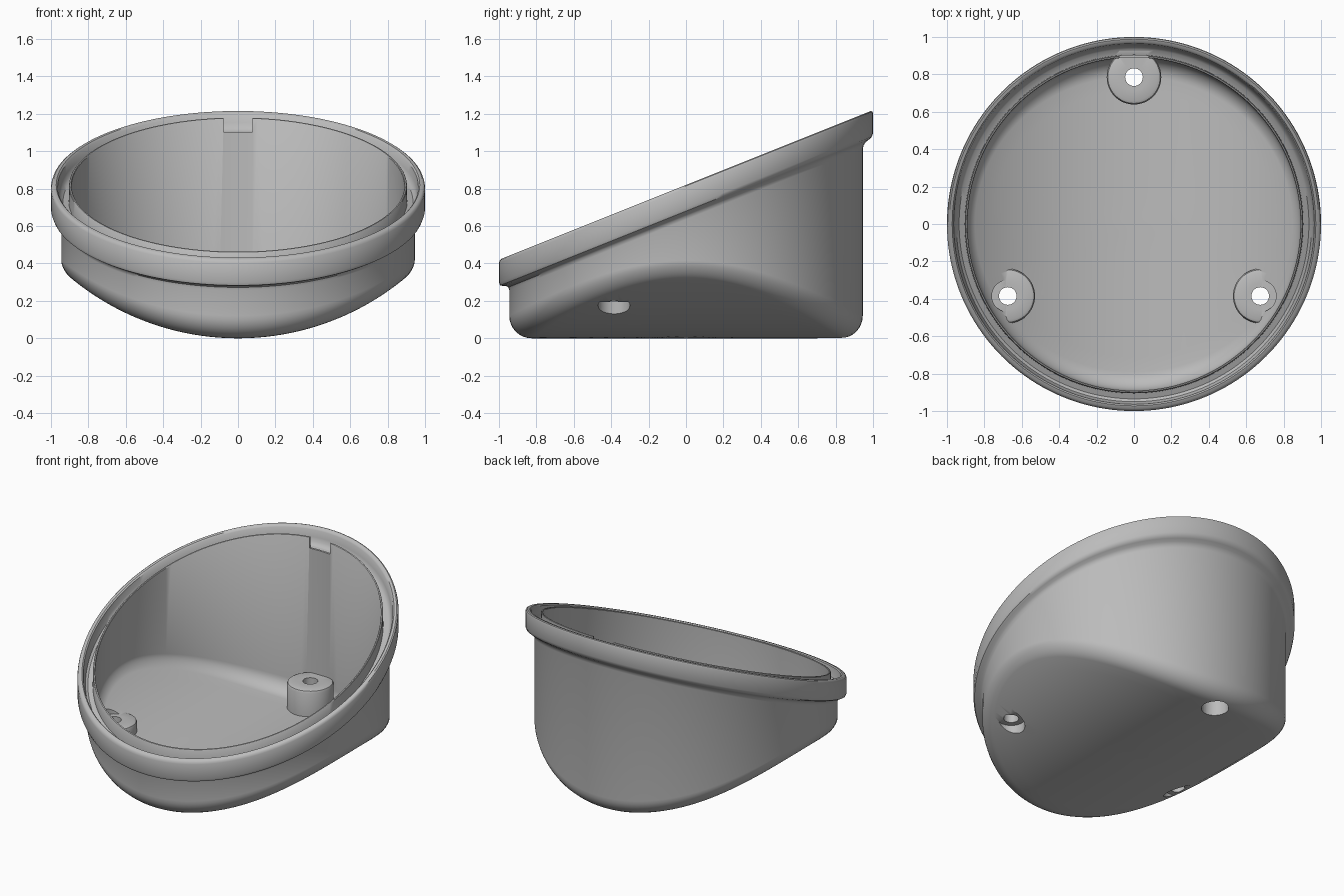
import bpy, bmesh, math

cube = bpy.data.objects.get("Cube")
if cube:
    bpy.data.objects.remove(cube, do_unlink=True)

WALL, INNER = 0.945, 0.89      # outer and inner wall radius
FLOOR = 0.07                   # floor thickness
ARC = 1.4                      # radius of the barrel-curved underside
TILT, MID = 0.4, 0.82          # slope and mid height of the rim plane
BOSS_TOP = 0.25

grey = bpy.data.materials.new("plain grey")
grey.use_nodes = True
tone = (0.5, 0.5, 0.5, 1)
grey.diffuse_color = tone
grey.node_tree.nodes["Principled BSDF"].inputs["Base Color"].default_value = tone


def fillet(size, a):
    """Corner radius shrinks where the underside climbs to the wall."""
    return size * (1 - 0.6 * math.cos(a) ** 2)


def base_z(x, y, radius=WALL, size=0.12):
    """Height of the curved underside, with its rounded corner."""
    f = fillet(size, math.atan2(y, x))
    t = min(f, max(0, math.hypot(x, y) - radius + f))
    return ARC - math.sqrt(ARC ** 2 - x * x) + f - math.sqrt(f * f - t * t)


def loft(name, rings, low, high, segments, centre=(0, 0)):
    """Closed skin through rings; each ring maps an angle to (x, y, z)."""
    bm = bmesh.new()
    angles = [2 * math.pi * i / segments for i in range(segments)]
    rows = [[bm.verts.new(ring(a)) for a in angles] for ring in rings]
    for j in range(segments):
        k = (j + 1) % segments
        for p, q in zip(rows, rows[1:]):
            bm.faces.new((p[j], p[k], q[k], q[j]))
    for row, z in ((rows[0], low), (rows[-1], high)):
        tip = bm.verts.new((*centre, z))
        for j in range(segments):
            bm.faces.new((row[j], row[(j + 1) % segments], tip))
    bmesh.ops.recalc_face_normals(bm, faces=bm.faces)
    return make(name, bm)


def make(name, bm):
    mesh = bpy.data.meshes.new(name)
    bm.to_mesh(mesh)
    bm.free()
    mesh.materials.append(grey)
    obj = bpy.data.objects.new(name, mesh)
    bpy.context.collection.objects.link(obj)
    return obj


def combine(target, tool, operation):
    mod = target.modifiers.new(operation.lower(), "BOOLEAN")
    mod.operation, mod.object, mod.solver = operation, tool, "EXACT"
    bpy.context.view_layer.objects.active = target
    bpy.ops.object.modifier_apply(modifier=mod.name)
    bpy.data.objects.remove(tool, do_unlink=True)


def drill(x, y, radius, z0, z1):
    bm = bmesh.new()
    bmesh.ops.create_cone(bm, cap_ends=True, segments=40, radius1=radius,
                          radius2=radius, depth=z1 - z0)
    bmesh.ops.translate(bm, vec=(x, y, (z0 + z1) / 2), verts=bm.verts)
    combine(cup, make("drill", bm), "DIFFERENCE")


def floor_rings(radius, size, lift):
    """Rings from the floor centre out to the wall."""
    def ring(k, t):
        def at(a):
            f = fillet(size, a)
            r = (radius - f) * k + f * math.sin(t)
            x, y = r * math.cos(a), r * math.sin(a)
            return x, y, base_z(x, y, radius, size) + lift
        return at
    flat = [ring(k / 10, 0) for k in range(1, 11)]
    return flat + [ring(1, math.pi / 2 * i / 8) for i in range(1, 9)]


def rim_ring(r, drop):
    """Ring parallel to the tilted rim plane."""
    return lambda a: (r * math.cos(a), r * math.sin(a),
                      MID + TILT * r * math.sin(a) + drop)


# Cup: underside, wall, overhanging rim, sealing groove, lip, inner wall, floor
rim_profile = [
    (WALL, -0.185), (0.95, -0.168), (0.962, -0.155), (0.98, -0.148),
    (0.993, -0.14), (1.0, -0.122), (1.0, -0.018), (0.996, -0.006),
    (0.988, 0), (0.972, 0), (0.964, -0.008), (0.958, -0.05),
    (0.95, -0.075), (0.935, -0.087), (0.905, -0.087), (0.903, -0.004),
    (0.9, 0), (INNER + 0.003, 0), (INNER, -0.004)]
rings = floor_rings(WALL, 0.12, 0)
rings += [rim_ring(r, d) for r, d in rim_profile]
rings += reversed(floor_rings(INNER, 0.1, FLOOR))
cup = loft("tilted_cup", rings, 0, FLOOR, 160)

# Screw bosses standing on the floor
posts = [(0, 0.785), (0.675, -0.385), (-0.675, -0.385)]
for cx, cy in posts:
    def boss_ring(r, drop=None):
        def at(a):
            x, y = cx + r * math.cos(a), cy + r * math.sin(a)
            z = base_z(x, y)
            if drop is None:
                return x, y, z + 0.03
            return x, y, max(BOSS_TOP - drop, z + 0.05)
        return at
    shape = [boss_ring(0.07), boss_ring(0.146)]
    shape += [boss_ring(r, d) for r, d in
              ((0.146, 0.02), (0.14, 0.006), (0.126, 0), (0.07, 0))]
    boss = loft("screw_boss", shape, base_z(cx, cy) + 0.03, BOSS_TOP, 48, (cx, cy))
    combine(cup, boss, "UNION")

# Screw holes, counterbores and clearance above the side bosses
for cx, cy in posts:
    drill(cx, cy, 0.047, -0.1, 0.5)
    drill(cx, cy, 0.085, -0.1, 0.195)
    if cx:
        drill(cx, cy, 0.085, BOSS_TOP + 0.001, 0.45)

# Locating notch through the lip at the back
bm = bmesh.new()
bmesh.ops.create_cube(bm, size=1)
bmesh.ops.scale(bm, vec=(0.156, 0.08, 0.2), verts=bm.verts)
bmesh.ops.translate(bm, vec=(0, 0.885, 1.203), verts=bm.verts)
combine(cup, make("notch", bm), "DIFFERENCE")

# Smooth shading with crisp edges
bpy.ops.object.select_all(action="DESELECT")
cup.select_set(True)
bpy.context.view_layer.objects.active = cup
bpy.ops.object.shade_smooth_by_angle(angle=math.radians(35))
